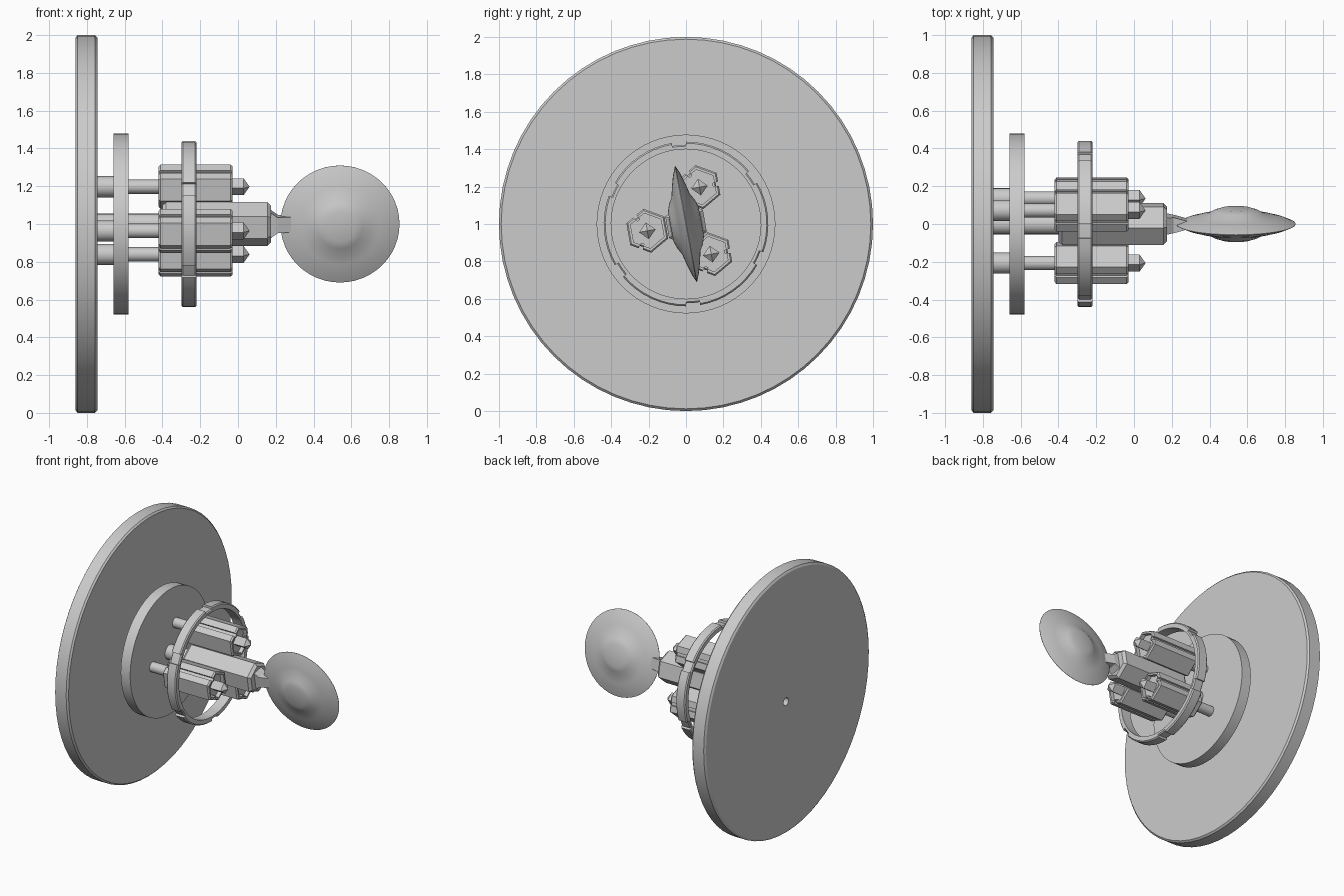
import bpy, bmesh, math
from math import cos, sin, radians, pi

if "Cube" in bpy.data.objects:
    bpy.data.objects.remove(bpy.data.objects["Cube"])


def loft(name, loops, ring=False, smooth=True, centre=(0, 0, 1), tilt=None):
    """Skin matching loops of (x, y, z); cap the ends, or join them into a ring."""
    bm = bmesh.new()
    rows = [[bm.verts.new(p) for p in lp] for lp in loops]
    n = len(rows[0])
    pairs = list(zip(rows, rows[1:])) + ([(rows[-1], rows[0])] if ring else [])
    for a, b in pairs:
        for i in range(n):
            j = (i + 1) % n
            bm.faces.new((a[i], a[j], b[j], b[i]))
    if not ring:
        bm.faces.new(rows[0])
        bm.faces.new(rows[-1])
    bmesh.ops.recalc_face_normals(bm, faces=bm.faces)
    me = bpy.data.meshes.new(name)
    bm.to_mesh(me)
    bm.free()
    ob = bpy.data.objects.new(name, me)
    bpy.context.collection.objects.link(ob)
    ob.location = centre
    if tilt:
        ob.rotation_euler = tilt
    if smooth:
        bpy.context.view_layer.objects.active = ob
        ob.select_set(True)
        bpy.ops.object.shade_smooth_by_angle(angle=radians(25))
        ob.select_set(False)
    return ob


def circle(n, phase=0):
    return [(cos(phase + 2 * pi * i / n), sin(phase + 2 * pi * i / n)) for i in range(n)]


def sweep(name, section, stations, **kw):
    """Carry a unit section along x; stations are (x, size)."""
    return loft(name, [[(x, s * u, s * v) for u, v in section] for x, s in stations], **kw)


# Large rear disc, with a shallow dished back and a small centre hole
sweep("rear_disc", circle(64), [
    (-0.80, 0.03), (-0.848, 0.03), (-0.85, 0.50), (-0.86, 0.64), (-0.86, 0.985),
    (-0.85, 1.0), (-0.757, 1.0), (-0.745, 0.988), (-0.745, 0.03)])

# Smaller disc in front of it
sweep("middle_disc", circle(64), [(-0.66, 0.478), (-0.58, 0.478)])

# Ring with six notches round its outer edge
angles, radii = [], []
for k in range(6):
    start = radians(40 + 60 * k)
    for i in range(9):
        angles.append(start + radians(50 * i / 8))
        radii.append(0.44)
    for i in range(3):
        angles.append(start + radians(50 + 5 * i))
        radii.append(0.424)


def ring_loop(x, inset=0, inner=None):
    return [(x, (inner or r - inset) * cos(a), (inner or r - inset) * sin(a))
            for a, r in zip(angles, radii)]


loft("notched_ring", [
    ring_loop(-0.30, inner=0.40), ring_loop(-0.30, 0.008), ring_loop(-0.292),
    ring_loop(-0.228), ring_loop(-0.22, 0.008), ring_loop(-0.22, inner=0.40)], ring=True)


def pod_section(face_angle):
    """Hexagon with a flat outward side and a groove in each neighbouring side."""
    pts = []
    for k in range(6):
        m = face_angle + k * pi / 3
        v = m - pi / 6
        pts.append((cos(v), sin(v)))
        if k in (1, 5):
            for t, d in ((-0.1, 0.866), (-0.1, 0.75), (0.1, 0.75), (0.1, 0.866)):
                pts.append((d * cos(m) - t * sin(m), d * sin(m) + t * cos(m)))
    return pts


# Three hexagonal pods with rods and pointed tips
for k in range(3):
    a = radians(70 + 120 * k)
    c = (0, 0.21 * cos(a), 1 + 0.21 * sin(a))
    n = str(k + 1)
    sweep("pod_" + n, pod_section(a), [
        (-0.42, 0.107), (-0.41, 0.119), (-0.04, 0.119), (-0.03, 0.110),
        (-0.03, 0.095), (-0.06, 0.095)], smooth=False, centre=c)
    sweep("pod_rod_" + n, circle(16), [
        (-0.75, 0.056), (-0.62, 0.056), (-0.62, 0.038), (-0.40, 0.038)], centre=c)
    sweep("pod_tip_" + n, circle(4, radians(10)), [
        (-0.07, 0.045), (0.03, 0.045), (0.06, 0.002)], smooth=False, centre=c)

# Central hexagonal body and its axle
sweep("central_body", circle(6, radians(40)), [
    (-0.40, 0.10), (-0.38, 0.118), (0.155, 0.118), (0.175, 0.098)], smooth=False)
sweep("central_axle", circle(16), [(-0.75, 0.056), (-0.38, 0.056)])

# Tapered arm carrying the lens
tilt = radians(10.6)
arm = [(0.17, 0.045, 0.07), (0.21, 0.042, 0.042), (0.32, 0.012, 0.04)]
loft("arm", [[(x, y, z), (x, -y, z), (x, -y, -z), (x, y, -z)] for x, y, z in arm],
     smooth=False, tilt=(tilt, 0, 0))

# Thin lens-shaped disc with a raised middle on both sides
half = [(0.08, 0.083), (0.12, 0.07), (0.155, 0.05), (0.21, 0.037), (0.27, 0.02), (0.315, 0.001)]
profile = half + [(r, -h) for r, h in reversed(half)]
loft("lens_disc", [[(r * u, h, r * v) for u, v in circle(48)] for r, h in profile],
     centre=(0.54, 0, 1), tilt=(tilt, 0, 0))
